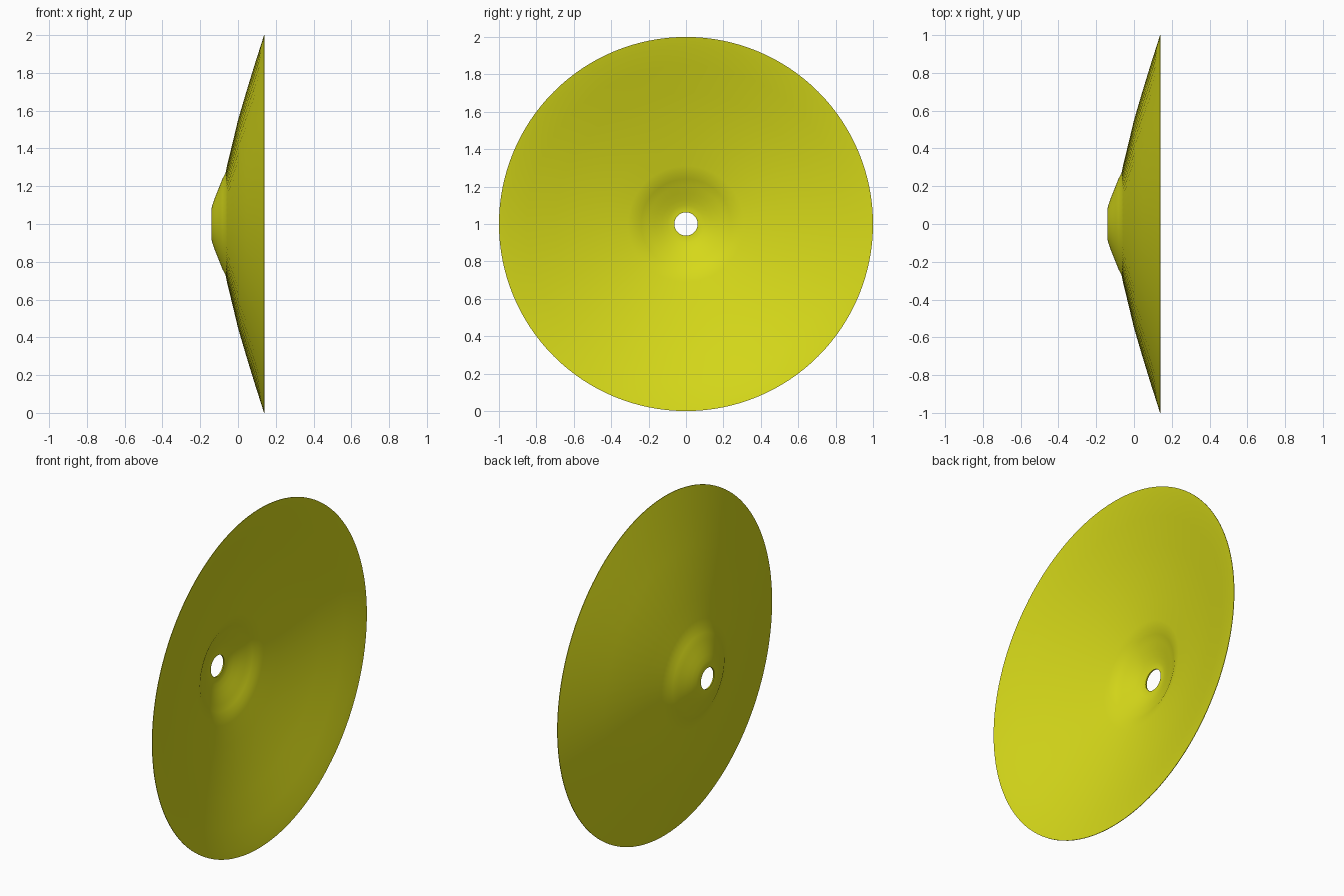
import bpy, bmesh, math

if "Cube" in bpy.data.objects:
    bpy.data.objects.remove(bpy.data.objects["Cube"])

SEG = 128
RIDGES = 64
# (radius, x) along the convex outer face, from hole to rim
OUTER = [(0.062, -0.141), (0.078, -0.141), (0.1, -0.136), (0.13, -0.126), (0.165, -0.112),
         (0.205, -0.096), (0.24, -0.082), (0.27, -0.066), (0.31, -0.057), (0.42, -0.03),
         (0.55, 0.001), (0.7, 0.045), (0.85, 0.091), (0.95, 0.122), (1.0, 0.138)]
THICK = 0.007

bm = bmesh.new()


def ring(r, x, ripple=0.0):
    verts = []
    for i in range(SEG):
        a = 2 * math.pi * i / SEG
        dx = ripple * math.cos(RIDGES * a)
        verts.append(bm.verts.new((x + dx, r * math.cos(a), 1 + r * math.sin(a))))
    return verts


# convex face with faint radial hammer ridges, then the smooth concave face
rings = [ring(r, x, 0.0012 if 0.3 < r < 0.9 else 0) for r, x in OUTER]
rings += [ring(r, min(x + THICK, 0.141)) for r, x in reversed(OUTER)]

# bridge the closed profile loop
for k, a in enumerate(rings):
    b = rings[(k + 1) % len(rings)]
    for i in range(SEG):
        j = (i + 1) % SEG
        bm.faces.new((a[i], a[j], b[j], b[i]))
bmesh.ops.recalc_face_normals(bm, faces=bm.faces)

mesh = bpy.data.meshes.new("cymbal")
bm.to_mesh(mesh)
bm.free()
cymbal = bpy.data.objects.new("cymbal", mesh)
bpy.context.collection.objects.link(cymbal)

# yellow brass
brass = bpy.data.materials.new("yellow_brass")
brass.diffuse_color = (0.68, 0.70, 0.01, 1)
brass.use_nodes = True
brass.node_tree.nodes["Principled BSDF"].inputs["Base Color"].default_value = brass.diffuse_color
mesh.materials.append(brass)

bpy.context.view_layer.objects.active = cymbal
cymbal.select_set(True)
bpy.ops.object.shade_smooth_by_angle(angle=math.radians(40))
